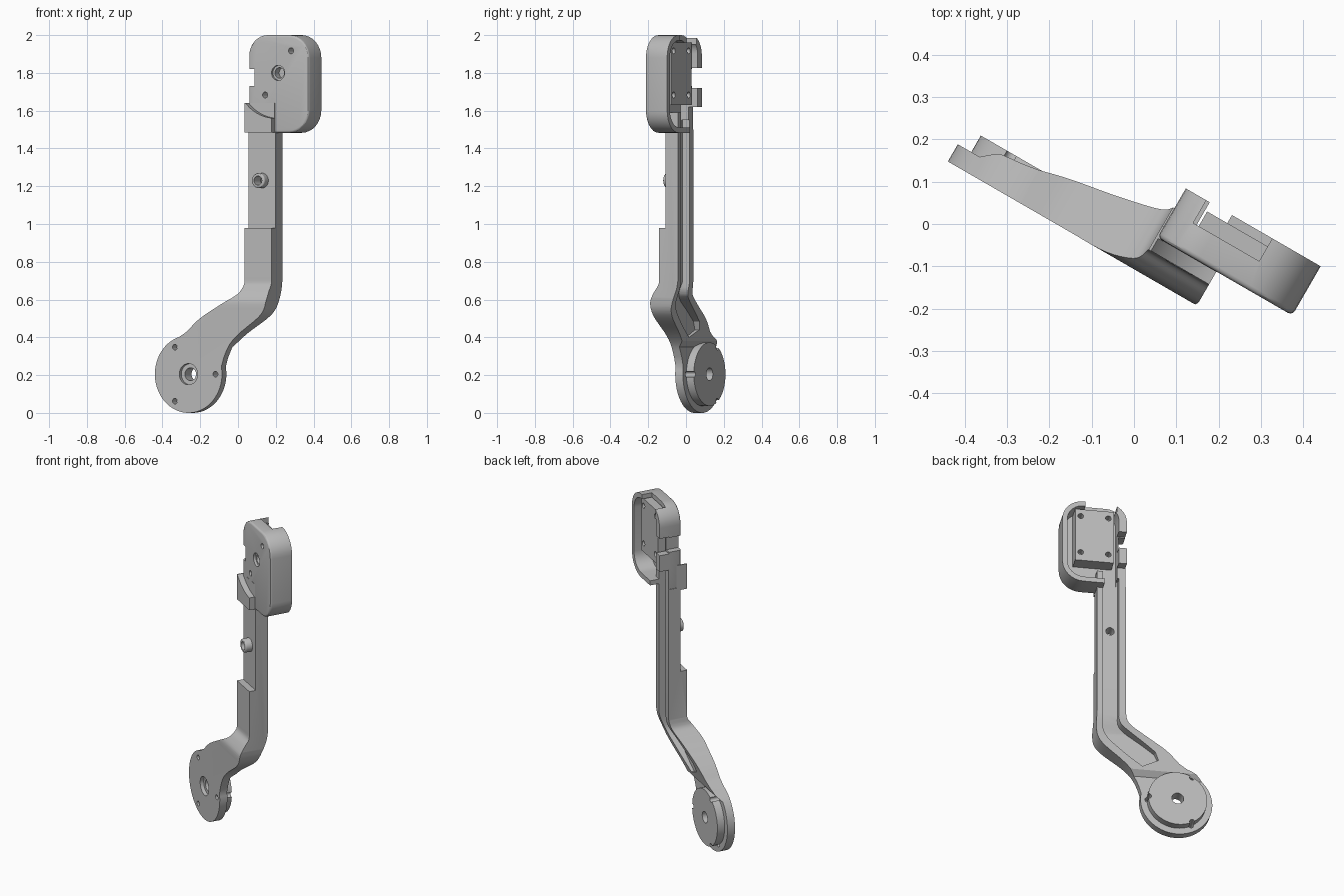
import bpy, bmesh, math
from mathutils import Vector

if "Cube" in bpy.data.objects:
    bpy.data.objects.remove(bpy.data.objects["Cube"])

grey = bpy.data.materials.new("cast grey")
grey.use_nodes = True
grey.diffuse_color = (0.5, 0.5, 0.5, 1)
grey.node_tree.nodes["Principled BSDF"].inputs["Base Color"].default_value = (0.5, 0.5, 0.5, 1)
parts = []


# Parts are drawn as (across, height) or (depth, height) profiles, then all turned together
def prism(name, pts, lo, hi, side=False, bevel=0):
    bm = bmesh.new()
    place = (lambda a, b, d: (d, a, b)) if side else (lambda a, b, d: (a, d, b))
    rings = [[bm.verts.new(place(a, b, d)) for a, b in pts] for d in (lo, hi)]
    front = bm.faces.new(rings[0])
    bm.faces.new(rings[1][::-1])
    n = len(pts)
    for i in range(n):
        j = (i + 1) % n
        bm.faces.new((rings[0][i], rings[0][j], rings[1][j], rings[1][i]))
    bmesh.ops.recalc_face_normals(bm, faces=bm.faces)
    if bevel:
        bmesh.ops.bevel(bm, geom=list(front.edges), offset=bevel, segments=3,
                        profile=0.5, affect='EDGES')
    me = bpy.data.meshes.new(name)
    bm.to_mesh(me)
    bm.free()
    me.materials.append(grey)
    ob = bpy.data.objects.new(name, me)
    bpy.context.collection.objects.link(ob)
    return ob


def boolean(ob, tool, op='DIFFERENCE'):
    bpy.context.view_layer.objects.active = ob
    mod = ob.modifiers.new("bool", 'BOOLEAN')
    mod.operation, mod.solver, mod.object = op, 'EXACT', tool
    bpy.ops.object.modifier_apply(modifier=mod.name)
    bpy.data.objects.remove(tool)
    return ob


def arc(u, z, r, a0=0, a1=360, n=40):
    full = abs(a1 - a0) == 360
    steps = n if full else n + 1
    return [(u + r * math.cos(math.radians(a0 + (a1 - a0) * i / n)),
             z + r * math.sin(math.radians(a0 + (a1 - a0) * i / n))) for i in range(steps)]


def smooth(pts, n=5):
    # Catmull-Rom curve through the points
    p = [Vector(q) for q in [pts[0]] + pts + [pts[-1]]]
    out = []
    for a, b, c, d in zip(p, p[1:], p[2:], p[3:]):
        for i in range(n):
            t = i / n
            out.append(tuple(0.5 * (2 * b + (c - a) * t + (2 * a - 5 * b + 4 * c - d) * t * t
                                    + (3 * b - a - 3 * c + d) * t ** 3)))
    return out + [pts[-1]]


def rect(u0, z0, u1, z1):
    return [(u0, z0), (u1, z0), (u1, z1), (u0, z1)]


def rounded(u0, z0, u1, z1, bl, br, tr, tl):
    return (arc(u0 + bl, z0 + bl, bl, 180, 270, 8) + arc(u1 - br, z0 + br, br, 270, 360, 8)
            + arc(u1 - tr, z1 - tr, tr, 0, 90, 8) + arc(u0 + tl, z1 - tl, tl, 90, 180, 8))


def cut(ob, pts, lo, hi):
    boolean(ob, prism("cutter", pts, lo, hi))


PU, PZ = -0.25, 0.205      # pivot centre
HU, HZ = 0.245, 1.8        # head centre

# Arm: front silhouette crossed with side profile
outline = (arc(PU, PZ, 0.205, 106, 371, 48)
           + smooth([(-0.035, 0.29), (0, 0.36), (0.06, 0.42), (0.17, 0.5), (0.212, 0.55), (0.225, 0.61)])
           + [(0.225, 1.64), (0.06, 1.64)]
           + smooth([(0.06, 0.69), (0.05, 0.645), (0.02, 0.615), (-0.06, 0.57), (-0.18, 0.5), (-0.26, 0.43)]))
front = ([(-0.092, -0.1)] + smooth([(-0.092, 0.54), (-0.09, 0.59), (-0.065, 0.64), (-0.038, 0.68), (-0.035, 0.72)])
         + [(-0.035, 0.98), (0.005, 0.98), (0.005, 1.485), (-0.035, 1.485), (-0.035, 1.7)])
back = ([(0.03, 1.7), (0.03, 1.5), (0.08, 1.5)]
        + smooth([(0.08, 0.7), (0.07, 0.65), (0.035, 0.56), (0.003, 0.45), (-0.015, 0.38)])
        + [(-0.045, 0.35), (-0.045, -0.1)])
arm = prism("arm", outline, -0.2, 0.2, bevel=0)
boolean(arm, prism("side_profile", front + back, -0.6, 0.4, side=True), 'INTERSECT')

# Cable channel along the back of the arm
channel = prism("channel", [(0.1, 1.7), (0.1, 0.66)]
                + smooth([(0.095, 0.64), (0.07, 0.61), (-0.04, 0.54), (-0.12, 0.485)])
                + [(-0.14, 0.44), (-0.05, 0.40)]
                + smooth([(0.03, 0.45), (0.14, 0.53), (0.18, 0.58), (0.19, 0.63)]) + [(0.19, 1.7)], -0.2, 0.3)
floor = [(0.25, 0.3), (0.25, 1.8), (0.035, 1.8), (0.035, 0.69), (-0.01, 0.59), (-0.025, 0.48), (-0.03, 0.3)]
boolean(channel, prism("channel_floor", floor, -0.5, 0.5, side=True), 'INTERSECT')
boolean(arm, channel)
cut(arm, arc(HU, HZ, 0.24, n=64), -0.2, -0.001)

# Round pivot flange on the back of the arm foot
flange = prism("pivot_flange", arc(PU, PZ, 0.168, n=64), -0.06, 0.0)
for ob in (arm, flange):
    cut(ob, arc(PU, PZ, 0.034), -0.3, 0.2)
cut(arm, arc(PU, PZ, 0.056), -0.3, -0.07)
for k in range(3):
    a = math.radians(120 * k)
    hole = arc(PU + 0.165 * math.cos(a), PZ + 0.165 * math.sin(a), 0.015, n=16)
    for ob in (arm, flange):
        cut(ob, hole, -0.3, 0.2)

# Hollow peg on the arm front
peg = prism("front_peg", arc(0.143, 1.23, 0.04, n=32), -0.037, 0.02, bevel=0.008)
for ob in (peg, arm):
    cut(ob, arc(0.143, 1.23, 0.024, n=24), -0.2, 0.2)

# Head shell, open at the back
head = prism("head_shell", rounded(0.064, 1.483, 0.432, 2.0, 0.01, 0.12, 0.12, 0.11), 0.0, 0.134, bevel=0.012)
cut(head, rounded(0.11, 1.512, 0.404, 1.972, 0.01, 0.095, 0.095, 0.07), 0.03, 0.3)
cut(head, rect(0.12, 1.95, 0.3, 2.1), 0.072, 0.3)       # top opening
cut(head, rect(0.0, 1.4, 0.17, 1.62), 0.08, 0.3)        # low corner beside the arm
cut(head, rect(0.1, 1.4, 0.19, 1.55), 0.035, 0.3)       # channel entry
cut(head, rect(0.0, 1.73, 0.102, 1.82), -0.1, 0.3)      # side notch
cut(head, rect(0.0, 1.72, 0.13, 1.825), 0.075, 0.3)

# Mounting plate inside the head
plate = prism("mounting_plate", rect(0.135, 1.63, 0.355, 1.96), 0.02, 0.112)
for su in (-1, 1):
    for sz in (-1, 1):
        hole = arc(HU + su * 0.079, HZ + sz * 0.117, 0.016, n=16)
        cut(plate, hole, 0.0 if su == sz else 0.07, 0.3)
        if su == sz:
            cut(head, hole, -0.1, 0.1)
cut(head, arc(HU, HZ, 0.04), -0.1, 0.015)
cut(head, arc(HU, HZ, 0.028), -0.1, 0.1)
cut(plate, arc(HU, HZ, 0.028), 0.0, 0.06)

# Ledge inside the head under the plate
ledge = prism("cable_ledge", rect(0.19, 1.51, 0.225, 1.59), 0.02, 0.08)

# Turn everything to its resting angle and shade
parts = [arm, flange, peg, head, plate, ledge]
bpy.ops.object.select_all(action='DESELECT')
for ob in parts:
    ob.rotation_euler.z = math.radians(-30)
    ob.select_set(True)
bpy.context.view_layer.objects.active = arm
bpy.ops.object.shade_smooth_by_angle(angle=math.radians(30))
